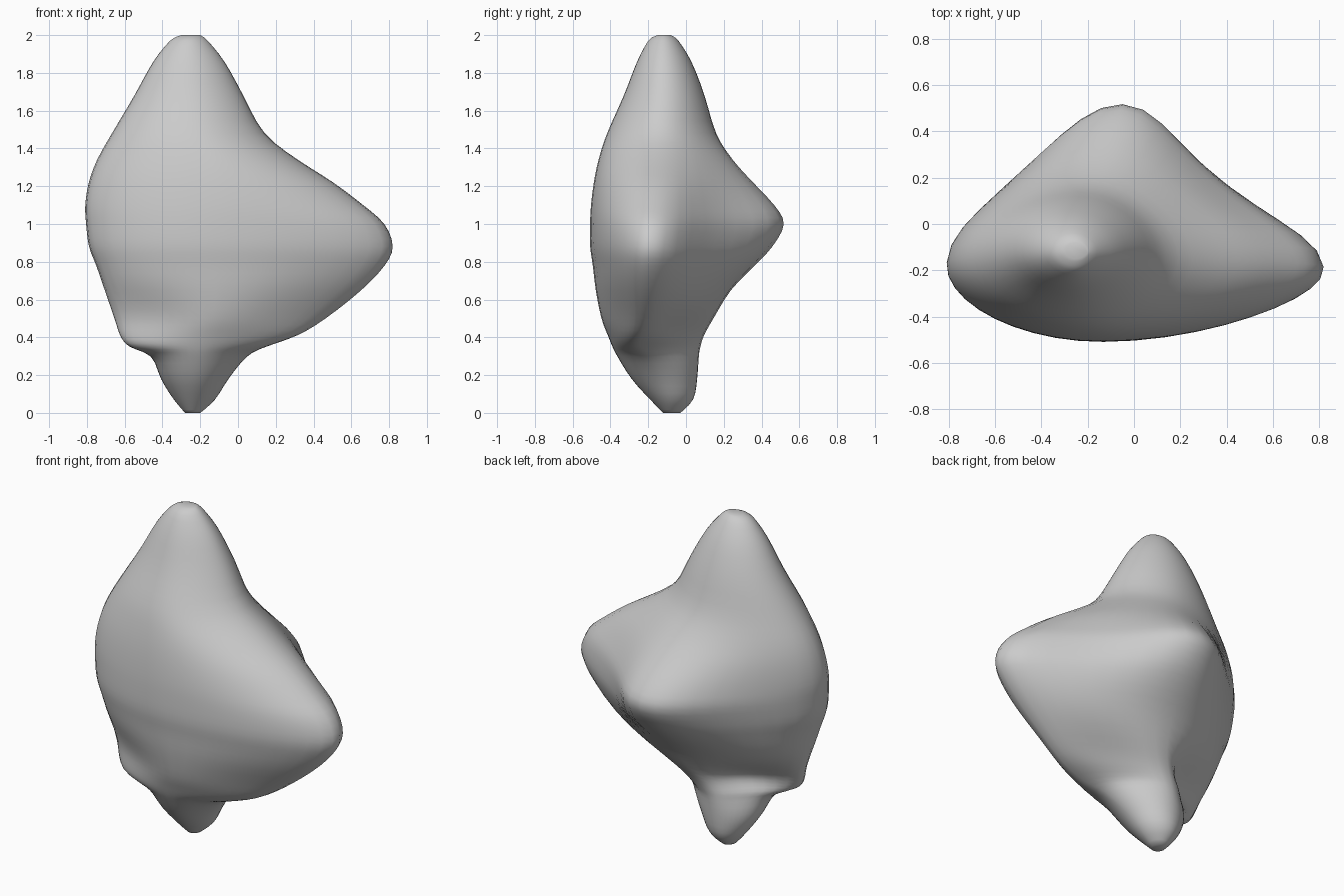
import bpy, bmesh, math
from mathutils import Vector

if "Cube" in bpy.data.objects:
    bpy.data.objects.remove(bpy.data.objects["Cube"])

# Section rows: z, left x, right x, side y, front y, back y, mid x
ROWS = [
    (2.00, -.30, -.20, -.12, -.15, -.08, -.25),
    (1.97, -.36, -.16, -.12, -.20, -.04, -.26),
    (1.86, -.45, -.07, -.12, -.26, .03, -.26),
    (1.68, -.55, .03, -.12, -.33, .10, -.25),
    (1.48, -.67, .14, -.14, -.42, .16, -.22),
    (1.34, -.75, .32, -.15, -.465, .25, -.15),
    (1.22, -.795, .51, -.16, -.49, .36, -.10),
    (1.10, -.815, .67, -.17, -.505, .475, -.06),
    (1.00, -.81, .785, -.18, -.51, .53, -.05),
    (.88, -.795, .83, -.19, -.51, .465, -.05),
    (.78, -.755, .785, -.20, -.495, .37, -.06),
    (.65, -.71, .66, -.21, -.48, .24, -.08),
    (.50, -.66, .47, -.22, -.45, .15, -.12),
    (.41, -.63, .32, -.24, -.415, .10, -.17),
    (.35, -.58, .15, -.25, -.39, .08, -.20),
    (.30, -.46, .05, -.19, -.365, .07, -.22),
    (.18, -.41, -.05, -.12, -.29, .06, -.23),
    (.07, -.34, -.12, -.08, -.19, .04, -.24),
    (.00, -.28, -.20, -.08, -.12, -.03, -.24),
]
STEPS, QUARTER = 3, 10


def catmull(a, b, c, d, t):
    return [.5 * (2 * q + (r - p) * t + (2 * p - 5 * q + 4 * r - s) * t * t
                  + (3 * q - p - 3 * r + s) * t ** 3)
            for p, q, r, s in zip(a, b, c, d)]


def bump(z, centre, width):
    return math.exp(-((z - centre) / width) ** 2)


def quarter(side, end, k, dent):
    """Curve from a side lobe to the front or back; dent hollows its middle."""
    w, h = end.x - side.x, end.y - side.y
    p1 = side + Vector((0, k * h))
    p2 = end - Vector((k * w, 0))
    out = []
    for i in range(QUARTER + 1):
        t = i / QUARTER
        u = 1 - t
        p = side * u**3 + p1 * (3*u*u*t) + p2 * (3*u*t*t) + end * t**3
        out.append(p + Vector((w, -h)) * (dent * 16 * t*t*u*u))
    return out


def section(row):
    z, lx, rx, sy, fy, by, mx = row
    left, right = Vector((lx, sy)), Vector((rx, sy))
    back = Vector((mx, by))
    front = Vector((mx - .09 * bump(z, .95, .35), fy))
    dip, groove = bump(z, 1.0, .33), bump(z, .43, .12)
    low = bump(z, .5, .15)
    kr = .52 - .10 * dip
    kl = .54 - .10 * dip - .10 * groove
    pts = quarter(right, back, kr, .15 * dip + .12 * groove)[:-1]
    pts += quarter(left, back, kl, .09 * dip + .22 * groove)[:0:-1]
    pts += quarter(left, front, .52 - .15 * low, .04 * low)[:-1]
    pts += quarter(right, front, .48 - .12 * low, .03 * bump(z, .6, .3))[:0:-1]
    return [(p.x, p.y, z) for p in pts]


# Smoothly interpolate the sections by height
rows = []
n = len(ROWS)
for i in range(n - 1):
    quad = [ROWS[max(i - 1, 0)], ROWS[i], ROWS[i + 1], ROWS[min(i + 2, n - 1)]]
    rows += [catmull(*quad, s / STEPS) for s in range(STEPS)]
rows.append(ROWS[-1])

# Loft the lobed body and close both tips
bm = bmesh.new()
rings = [[bm.verts.new(p) for p in section(r)] for r in rows]
for a, b in zip(rings, rings[1:]):
    for j in range(len(a)):
        k = (j + 1) % len(a)
        bm.faces.new((a[j], b[j], b[k], a[k]))
bm.faces.new(rings[0])
bm.faces.new(rings[-1][::-1])
for _ in range(2):
    bmesh.ops.smooth_vert(bm, verts=[v for v in bm.verts if .03 < v.co.z < 1.97],
                          factor=.4, use_axis_x=True, use_axis_y=True, use_axis_z=True)
bmesh.ops.recalc_face_normals(bm, faces=bm.faces)
mesh = bpy.data.meshes.new("lobed_body")
bm.to_mesh(mesh)
bm.free()
for p in mesh.polygons:
    p.use_smooth = True
body = bpy.data.objects.new("lobed_body", mesh)
bpy.context.collection.objects.link(body)
